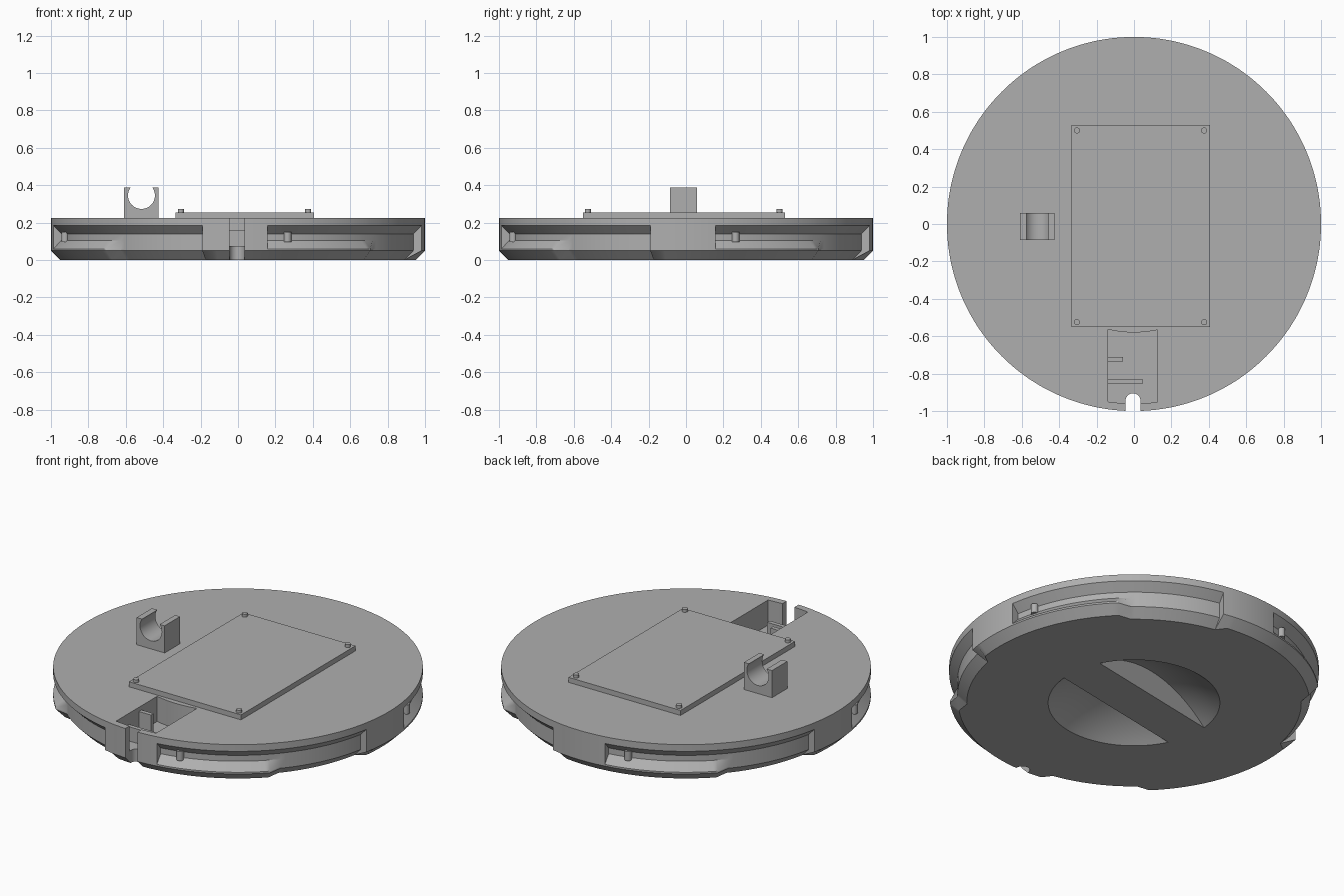
import bpy, bmesh
from math import radians, sin, cos, pi
from mathutils import Matrix, Vector

if "Cube" in bpy.data.objects:
    bpy.data.objects.remove(bpy.data.objects["Cube"])

grey = bpy.data.materials.new("plain grey")
grey.use_nodes = True
grey.diffuse_color = (0.43, 0.43, 0.43, 1)
grey.node_tree.nodes["Principled BSDF"].inputs["Base Color"].default_value = (0.43, 0.43, 0.43, 1)

TOP = 0.225      # top face of the disc
GROOVE = 0.955   # radius of the groove wall
FLOOR = 0.075    # floor of the cable pocket


def finish(bm, name):
    bmesh.ops.recalc_face_normals(bm, faces=bm.faces)
    mesh = bpy.data.meshes.new(name)
    bm.to_mesh(mesh)
    bm.free()
    mesh.materials.append(grey)
    obj = bpy.data.objects.new(name, mesh)
    bpy.context.collection.objects.link(obj)
    return obj


def box(name, x0, x1, y0, y1, z0, z1):
    bm = bmesh.new()
    place = Matrix.Translation(((x0 + x1) / 2, (y0 + y1) / 2, (z0 + z1) / 2))
    size = Matrix.Diagonal((x1 - x0, y1 - y0, z1 - z0, 1))
    bmesh.ops.create_cube(bm, size=1, matrix=place @ size)
    return finish(bm, name)


def rod(name, x, y, z0, z1, r, r_top=None, turn=Matrix()):
    bm = bmesh.new()
    bmesh.ops.create_cone(bm, cap_ends=True, segments=48, radius1=r,
                          radius2=r if r_top is None else r_top, depth=z1 - z0,
                          matrix=Matrix.Translation((x, y, (z0 + z1) / 2)) @ turn)
    return finish(bm, name)


def prism(name, outline, z0, z1):
    bm = bmesh.new()
    face = bm.faces.new([bm.verts.new((x, y, z0)) for x, y in outline])
    up = bmesh.ops.extrude_face_region(bm, geom=[face])["geom"]
    bmesh.ops.translate(bm, vec=(0, 0, z1 - z0),
                        verts=[v for v in up if isinstance(v, bmesh.types.BMVert)])
    return finish(bm, name)


def activate(obj):
    bpy.ops.object.select_all(action="DESELECT")
    obj.select_set(True)
    bpy.context.view_layer.objects.active = obj


def smooth(obj):
    activate(obj)
    bpy.ops.object.shade_smooth_by_angle(angle=radians(30))


def cut(obj, cutter):
    cutter.hide_render = True
    mod = obj.modifiers.new("cut", "BOOLEAN")
    mod.operation, mod.solver, mod.object = "DIFFERENCE", "EXACT", cutter
    activate(obj)
    bpy.ops.object.modifier_apply(modifier=mod.name)
    bpy.data.objects.remove(cutter)


# Disc rim: cross-section radii at fixed heights, changing with the angle
heights = (0, 0.05, 0.06, 0.105, 0.14, 0.185, TOP)
solid = (0.95, 1, 1, 1, 1, 1, 1)
lip = (0.95, 1, 1, GROOVE, GROOVE, 1, 1)
gap = (GROOVE - 0.05, GROOVE, GROOVE, GROOVE, GROOVE, 1, 1)
tapered = (GROOVE - 0.05,) + solid[1:]


def span(a, b, steps, profile):
    return [(a + (b - a) * i / steps, profile) for i in range(steps + 1)]


quarter = (span(9, 45, 24, lip) + span(49, 79, 20, gap)
           + [(79, tapered)] + span(82, 99, 12, solid))

bm = bmesh.new()
rings = []
for turn in range(4):
    for angle, profile in quarter:
        a = radians(angle + 90 * turn - 90)
        rings.append([bm.verts.new((r * cos(a), r * sin(a), z))
                      for r, z in zip(profile, heights)])
for ring, nxt in zip(rings, rings[1:] + rings[:1]):
    for i in range(len(heights) - 1):
        bm.faces.new((ring[i], nxt[i], nxt[i + 1], ring[i + 1]))
bm.faces.new([r[0] for r in reversed(rings)])
bm.faces.new([r[-1] for r in rings])
bmesh.ops.remove_doubles(bm, verts=bm.verts, dist=0.00001)
disc = finish(bm, "disc_body")

# Two domed finger recesses underneath, leaving a grip bar between them
dome_r, dome_depth, bar_half = 0.755, 0.16, 0.125
for side in (-1, 1):
    bm = bmesh.new()
    bmesh.ops.create_uvsphere(bm, u_segments=112, v_segments=80, radius=dome_r)
    cut_geom = bmesh.ops.bisect_plane(
        bm, geom=bm.verts[:] + bm.edges[:] + bm.faces[:],
        plane_co=(0, side * bar_half, 0), plane_no=(0, -side, 0), clear_outer=True)["geom_cut"]
    bmesh.ops.holes_fill(bm, edges=[e for e in cut_geom if isinstance(e, bmesh.types.BMEdge)], sides=0)
    bmesh.ops.transform(bm, verts=bm.verts, matrix=Matrix.Translation((0, 0, dome_depth - dome_r))
                        @ Matrix.Rotation(radians(11), 4, "Z"))
    cut(disc, finish(bm, "recess_cutter"))


# Cable pocket in the top, with curved ends, and its outlet in the rim
def arc(r, x0, x1, n=10):
    xs = [x0 + (x1 - x0) * i / n for i in range(n + 1)]
    return [(x, -(r * r - x * x) ** 0.5) for x in xs]


cut(disc, prism("pocket_cutter", arc(0.58, -0.14, 0.125) + arc(0.96, 0.125, -0.14), FLOOR, 0.4))
outlet = [(0.04 * cos(pi * i / 16) - 0.005, 0.04 * sin(pi * i / 16) - 0.945) for i in range(17)]
cut(disc, prism("outlet_cutter", outlet + [(-0.045, -1.1), (0.035, -1.1)], -0.1, 0.4))
smooth(disc)

# Strain relief ribs in the pocket
box("long_cable_rib", -0.145, 0.045, -0.855, -0.83, FLOOR - 0.01, 0.16)
box("short_cable_rib", -0.145, -0.06, -0.735, -0.71, FLOOR - 0.01, 0.2)

# Detent bumps in the grooves
for i in range(4):
    a = radians(16 + 90 * i - 90)
    smooth(rod("detent_bump", 0.962 * cos(a), 0.962 * sin(a), 0.095, 0.15, 0.02))

# Flat board with four pins
box("board", -0.335, 0.405, -0.55, 0.53, TOP - 0.005, 0.255)
for x in (-0.305, 0.375):
    for y in (-0.525, 0.5):
        smooth(rod("board_pin", x, y, 0.25, 0.272, 0.016))

# Open round clip
clip = box("clip", -0.61, -0.425, -0.085, 0.06, TOP - 0.005, 0.387)
bore = rod("bore_cutter", -0.516, 0, 0.145, 0.545, 0.072, turn=Matrix.Rotation(pi / 2, 4, "X"))
cut(clip, bore)
smooth(clip)
